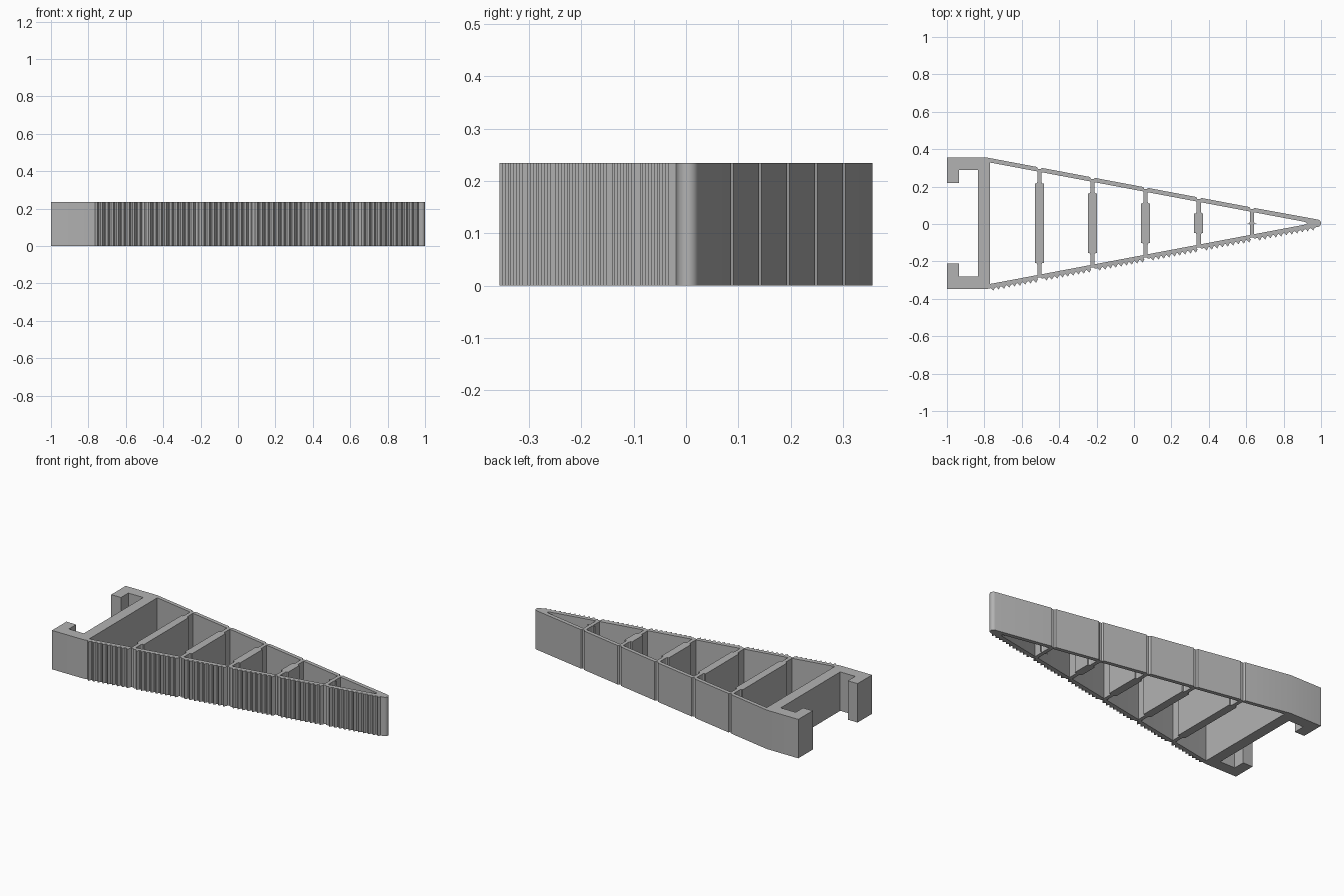
import bpy, bmesh, math

if "Cube" in bpy.data.objects:
    bpy.data.objects.remove(bpy.data.objects["Cube"], do_unlink=True)

HEIGHT = 0.235
AXIS = 0.004                    # y of the symmetry line
SLOPE = 0.1885                  # taper of the beams
HINGES = [-0.506 + 0.284 * i for i in range(5)]
TIP_X, TIP_R = 0.98, 0.02

grey = bpy.data.materials.new("plain grey")
grey.use_nodes = True
grey.diffuse_color = (0.45, 0.45, 0.45, 1)
grey.node_tree.nodes["Principled BSDF"].inputs["Base Color"].default_value = grey.diffuse_color


def outer(x):
    """Distance of the beam's outer face from the axis."""
    return 0.352 - SLOPE * (x + 0.79)


def inner(x):
    return outer(x) - 0.0235


def extrude(name, outlines, open_axis=False):
    """Stand flat outlines up as prisms in one object."""
    bm = bmesh.new()
    for pts in outlines:
        low = [bm.verts.new((x, y, 0)) for x, y in pts]
        top = [bm.verts.new((x, y, HEIGHT)) for x, y in pts]
        bm.faces.new(low[::-1])
        bm.faces.new(top)
        for i in range(len(pts)):
            j = (i + 1) % len(pts)
            if open_axis and abs(pts[i][1]) + abs(pts[j][1]) < 1e-5:
                continue        # seam closed by the mirror
            bm.faces.new((low[i], low[j], top[j], top[i]))
    bmesh.ops.recalc_face_normals(bm, faces=bm.faces)
    mesh = bpy.data.meshes.new(name)
    bm.to_mesh(mesh)
    bm.free()
    # an open shell may come out reversed: make the top face point up
    if max(mesh.polygons, key=lambda p: p.center.z).normal.z < 0:
        mesh.flip_normals()
    mesh.materials.append(grey)
    obj = bpy.data.objects.new(name, mesh)
    bpy.context.collection.objects.link(obj)
    obj.location.y = AXIS
    bpy.ops.object.select_all(action='DESELECT')
    obj.select_set(True)
    bpy.context.view_layer.objects.active = obj
    bpy.ops.object.shade_smooth_by_angle(angle=math.radians(30))
    return obj


# Frame: clip bracket, tapering beam with hinge notches, rounded tip
half = [(-1, 0.352), (-0.79, 0.352)]
for x in HINGES:
    half += [(x - 0.013, outer(x - 0.013)), (x - 0.007, outer(x) - 0.009),
             (x + 0.007, outer(x) - 0.009), (x + 0.013, outer(x + 0.013))]
for i in range(7):
    a = math.radians(80 * (1 - i / 6))
    half.append((TIP_X + TIP_R * math.cos(a), TIP_R * math.sin(a)))
half[-1] = (1, 0)
half += [(0.925, 0), (0.915, inner(0.915)), (-0.77, inner(-0.77)),
         (-0.77, 0), (-0.835, 0), (-0.835, 0.284), (-0.935, 0.284),
         (-0.935, 0.214), (-1, 0.214)]
frame = extrude("finger_frame", [half], open_axis=True)
mirror = frame.modifiers.new("mirror", 'MIRROR')
mirror.use_axis = (False, True, False)

# Cross ribs: thick middle, thin flexible ends
for n, x in enumerate(HINGES):
    end = inner(x) + 0.006
    body = end - 0.068
    quarter = [(0.011, end), (0.011, body + 0.008), (0.016, body), (0.024, body)]
    side = quarter + [(w, -y) for w, y in reversed(quarter)]
    pts = [(x + w, y) for w, y in side] + [(x - w, y) for w, y in reversed(side)]
    extrude("cross_rib_%d" % (n + 1), [pts])

# Grip teeth along the front beam
PITCH = 0.0285
teeth = []
for i in range(61):
    x = -0.768 + PITCH * i
    mid = x + PITCH / 2
    if min(abs(mid - h) for h in HINGES) < PITCH / 2:
        continue
    teeth.append([(x + 0.002, 0.002 - outer(x)), (mid + 0.002, -outer(mid) - 0.0155),
                  (x + PITCH - 0.002, 0.002 - outer(x + PITCH))])
extrude("grip_teeth", teeth)
